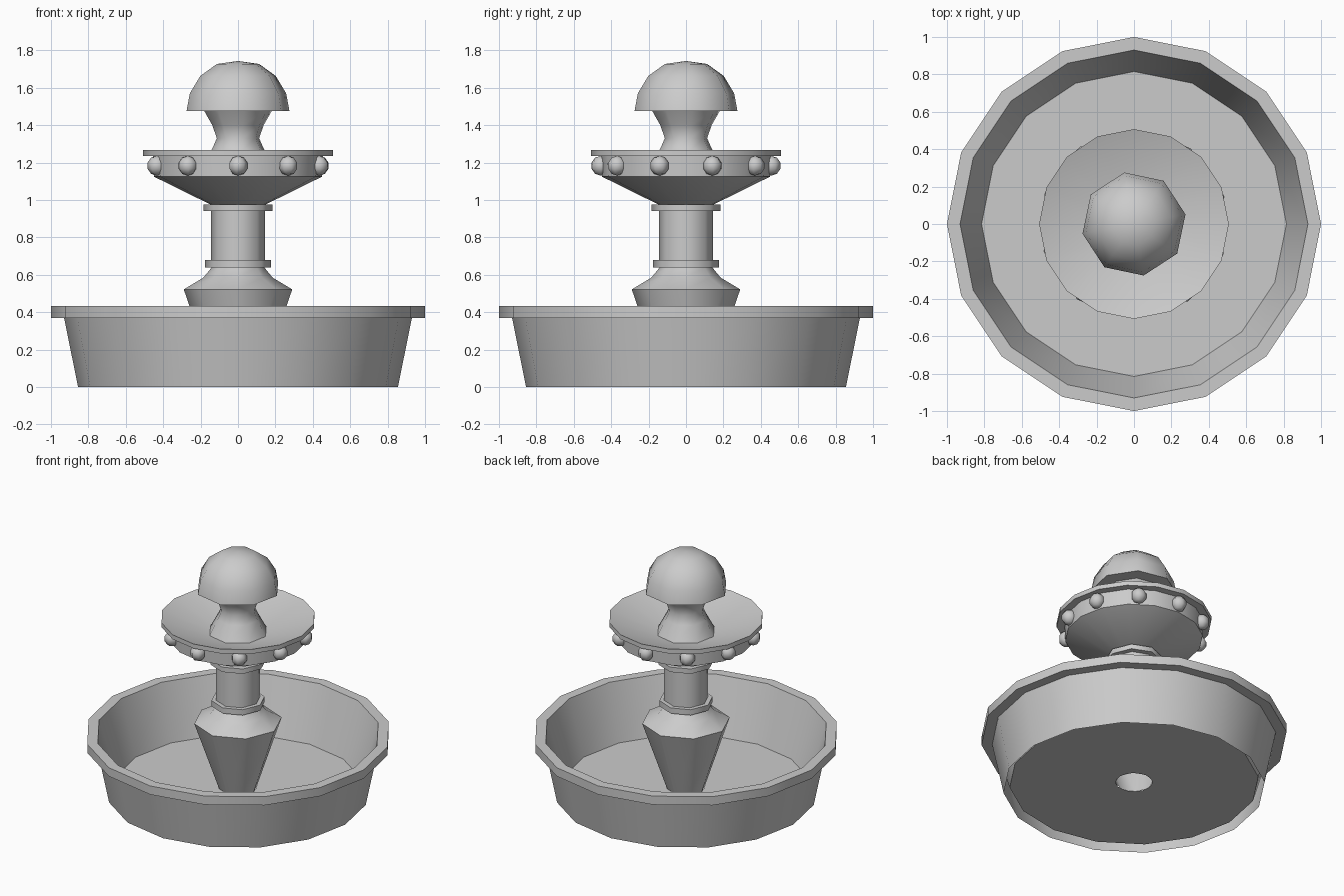
import bpy, bmesh, math

if "Cube" in bpy.data.objects:
    bpy.data.objects.remove(bpy.data.objects["Cube"])

def lathe(name, profile, sides, offset=0.0, smooth=50, flip=False):
    """Revolve (radius, z) points around z; radius 0 becomes a single pole."""
    bm = bmesh.new()
    rings = []
    for r, z in profile:
        if r == 0:
            rings.append([bm.verts.new((0, 0, z))] * sides)
        else:
            rings.append([bm.verts.new((r * math.cos(offset + math.tau * i / sides),
                                        r * math.sin(offset + math.tau * i / sides), z))
                          for i in range(sides)])
    for a, b in zip(rings, rings[1:]):
        for i in range(sides):
            j = (i + 1) % sides
            bm.faces.new(list(dict.fromkeys((a[i], a[j], b[j], b[i]))))
    me = bpy.data.meshes.new(name)
    bm.to_mesh(me)
    bm.free()
    ob = bpy.data.objects.new(name, me)
    bpy.context.collection.objects.link(ob)
    finish(ob, smooth)
    return ob

def finish(ob, angle):
    bpy.ops.object.select_all(action='DESELECT')
    ob.select_set(True)
    bpy.context.view_layer.objects.active = ob
    bpy.ops.object.shade_smooth_by_angle(angle=math.radians(angle))

# Lower basin shell: open underneath, floor raised slightly, hole in the middle
lathe("basin", [(0.855, 0), (0.93, 0.37), (1, 0.37), (1, 0.432),
                (0.93, 0.432), (0.815, 0.04), (0.12, 0.04)], 16, smooth=40)

# Pedestal: flared foot, collars and shaft, open at the bottom
lathe("pedestal", [(0.125, 0.04), (0.29, 0.522), (0.185, 0.585), (0.14, 0.64),
                   (0.176, 0.64), (0.176, 0.68), (0.145, 0.68), (0.145, 0.942),
                   (0.184, 0.942), (0.184, 0.977), (0.13, 0.977)], 8)

# Upper bowl with a shallow dished top
lathe("upper_bowl", [(0, 0.977), (0.15, 0.977), (0.45, 1.125), (0.455, 1.235),
                     (0.507, 1.235), (0.507, 1.267), (0.2, 1.165), (0, 1.165)], 16, smooth=40)

# Neck and domed finial
lathe("finial", [(0.2, 1.16), (0.142, 1.27), (0.115, 1.33), (0.14, 1.4), (0.183, 1.475),
                 (0.28, 1.475), (0.262, 1.57), (0.205, 1.663), (0.115, 1.727), (0, 1.743)],
      8, math.radians(10.6))

# Beads around the upper bowl
for i in range(10):
    a = math.radians(-90 + 36 * i)
    bpy.ops.mesh.primitive_uv_sphere_add(segments=7, ring_count=5, radius=0.053,
        location=(0.456 * math.cos(a), 0.456 * math.sin(a), 1.183), rotation=(0, 0, a))
    bead = bpy.context.object
    bead.name = f"bead_{i + 1}"
    finish(bead, 60)
